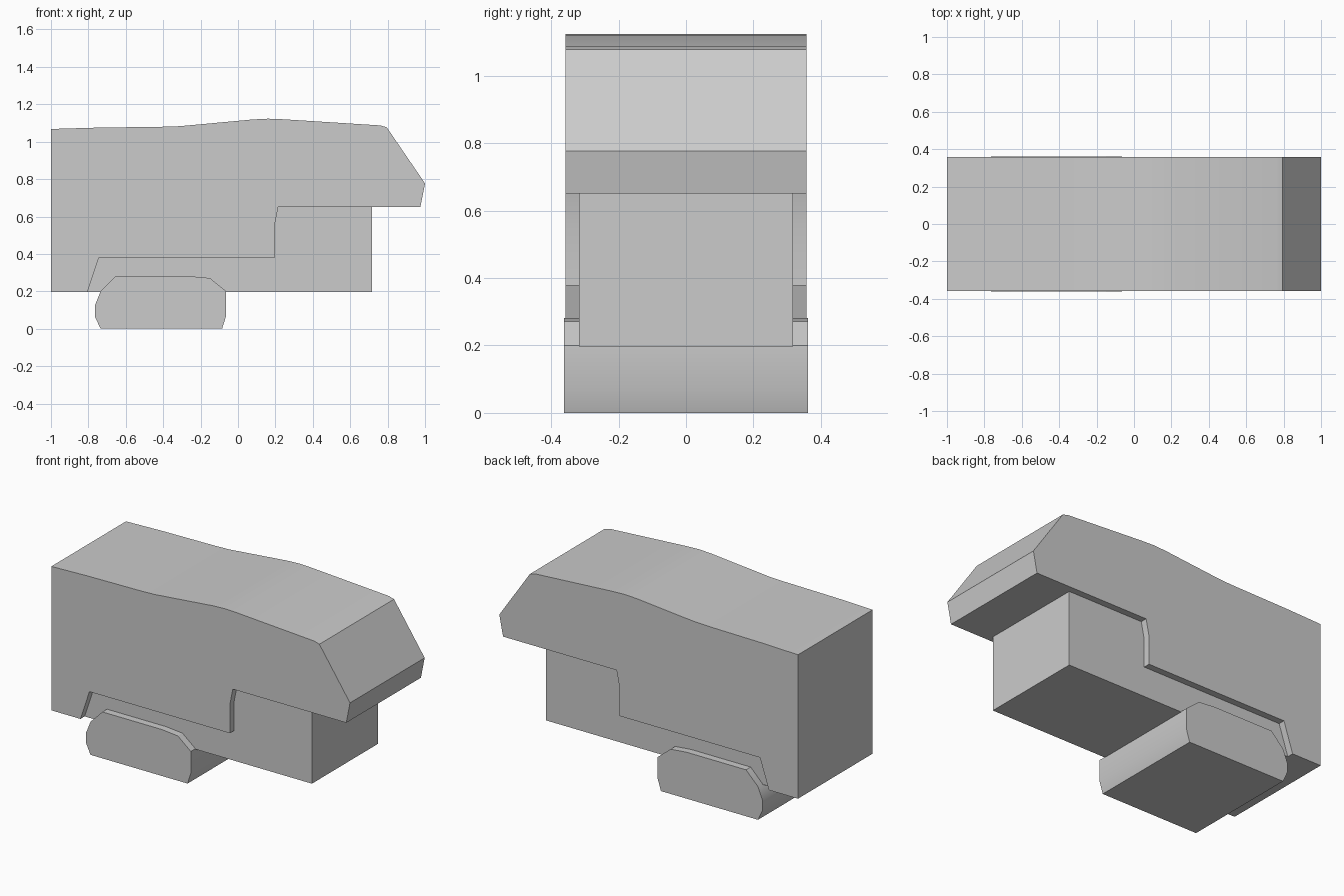
import bpy
import bmesh
from math import radians

cube = bpy.data.objects.get("Cube")
if cube:
    bpy.data.objects.remove(cube, do_unlink=True)

grey = bpy.data.materials.new("plain_grey")
grey.use_nodes = True
grey.diffuse_color = (0.6, 0.6, 0.6, 1)
grey.node_tree.nodes["Principled BSDF"].inputs["Base Color"].default_value = grey.diffuse_color


def extrude_profile(name, points, half_width):
    """Side profile in x and z, extruded evenly to both sides in y."""
    bm = bmesh.new()
    face = bm.faces.new([bm.verts.new((x, -half_width, z)) for x, z in points])
    result = bmesh.ops.extrude_face_region(bm, geom=[face])
    verts = [v for v in result["geom"] if isinstance(v, bmesh.types.BMVert)]
    bmesh.ops.translate(bm, verts=verts, vec=(0, 2 * half_width, 0))
    bmesh.ops.recalc_face_normals(bm, faces=bm.faces)
    mesh = bpy.data.meshes.new(name)
    bm.to_mesh(mesh)
    bm.free()
    mesh.materials.append(grey)
    obj = bpy.data.objects.new(name, mesh)
    bpy.context.collection.objects.link(obj)
    bpy.ops.object.select_all(action="DESELECT")
    obj.select_set(True)
    bpy.context.view_layer.objects.active = obj
    bpy.ops.object.shade_smooth_by_angle(angle=radians(30))
    return obj


# Upper body with stepped underside, sloped nose and gently crowned roof
extrude_profile("upper_body", [
    (-1, 0.197), (-0.805, 0.197), (-0.745, 0.378), (0.195, 0.378),
    (0.195, 0.55), (0.215, 0.65), (0.975, 0.65), (1, 0.777),
    (0.795, 1.077), (0.76, 1.087), (0.24, 1.12), (0.16, 1.123),
    (0.08, 1.119), (-0.31, 1.083), (-0.4, 1.08), (-0.76, 1.075),
    (-1, 1.068)], 0.357)

# Narrower block under the body, its top tucked inside
extrude_profile("lower_block", [
    (-0.805, 0.197), (0.717, 0.197), (0.717, 0.66), (-0.7, 0.66)], 0.317)

# Full-width foot with chamfered ends
extrude_profile("foot", [
    (-0.735, 0), (-0.765, 0.065), (-0.765, 0.125), (-0.735, 0.2),
    (-0.655, 0.281), (-0.26, 0.281), (-0.15, 0.271), (-0.063, 0.2),
    (-0.063, 0.07), (-0.085, 0)], 0.361)
